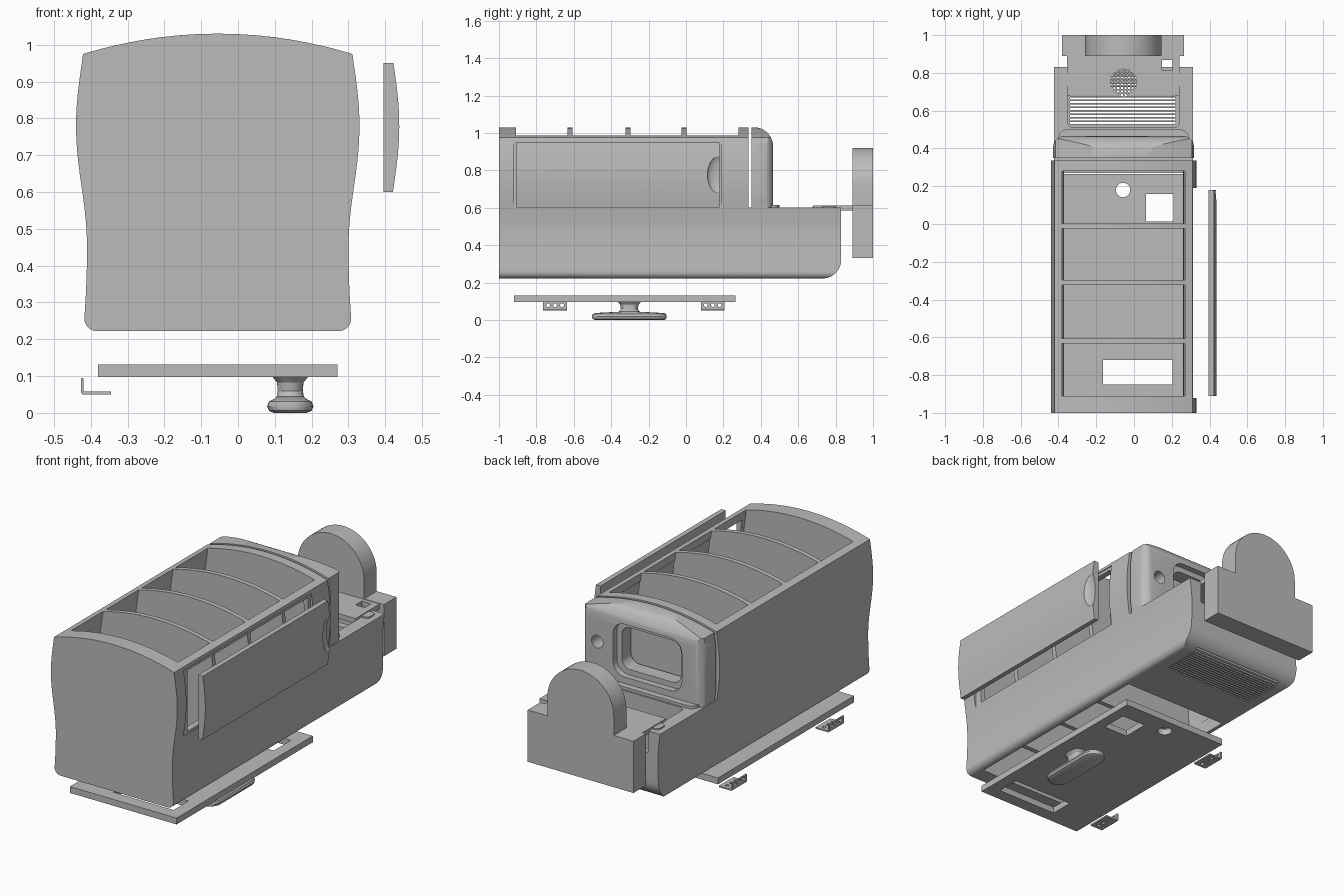
import bpy, bmesh, math
from math import pi, sin, cos
from mathutils import Matrix

cube = bpy.data.objects.get("Cube")
if cube:
    bpy.data.objects.remove(cube)

grey = bpy.data.materials.new("plain_grey")
grey.use_nodes = True
COLOR = (0.5, 0.5, 0.5, 1)
grey.diffuse_color = COLOR
grey.node_tree.nodes["Principled BSDF"].inputs["Base Color"].default_value = COLOR
CX = -0.055  # centre line of the housing


def finish(name, bm):
    bmesh.ops.recalc_face_normals(bm, faces=bm.faces)
    me = bpy.data.meshes.new(name)
    bm.to_mesh(me)
    bm.free()
    me.materials.append(grey)
    ob = bpy.data.objects.new(name, me)
    bpy.context.collection.objects.link(ob)
    return ob


def prism(name, pts, axis, a, b):
    """Extrude a 2D outline along one axis from a to b."""
    place = {"x": lambda u, v, t: (t, u, v),
             "y": lambda u, v, t: (u, t, v),
             "z": lambda u, v, t: (u, v, t)}[axis]
    bm = bmesh.new()
    ends = [[bm.verts.new(place(u, v, t)) for u, v in pts] for t in (a, b)]
    bm.faces.new(ends[0])
    bm.faces.new(ends[1])
    n = len(pts)
    for i in range(n):
        j = (i + 1) % n
        bm.faces.new((ends[0][i], ends[0][j], ends[1][j], ends[1][i]))
    return finish(name, bm)


def box(name, x0, x1, y0, y1, z0, z1):
    return prism(name, [(x0, y0), (x1, y0), (x1, y1), (x0, y1)], "z", z0, z1)


def arc(u, v, r, start, end, n=10):
    return [(u + r * cos(start + (end - start) * i / n),
             v + r * sin(start + (end - start) * i / n)) for i in range(n + 1)]


def circle(u, v, r, n=32):
    return arc(u, v, r, 0, 2 * pi, n)[:-1]


def rounded(u0, u1, v0, v1, r):
    return (arc(u1 - r, v0 + r, r, -pi / 2, 0) + arc(u1 - r, v1 - r, r, 0, pi / 2)
            + arc(u0 + r, v1 - r, r, pi / 2, pi) + arc(u0 + r, v0 + r, r, pi, 1.5 * pi))


def combine(ob, tool, op="DIFFERENCE"):
    """Apply a boolean and drop the cutter."""
    mod = ob.modifiers.new("cut", "BOOLEAN")
    mod.operation, mod.object, mod.solver = op, tool, "EXACT"
    deps = bpy.context.evaluated_depsgraph_get()
    me = bpy.data.meshes.new_from_object(ob.evaluated_get(deps))
    ob.modifiers.clear()
    ob.data = me
    bpy.data.objects.remove(tool)


def half_width(z):
    if z < 0.45:
        return 0.355 + 0.2 * (0.45 - z) ** 2
    return 0.37 + 0.015 * cos((z - 0.78) * pi / 0.33)


def section(inset, z0, corner=0.0, flat_top=None):
    """Waisted cross-section with an arched or flat top."""
    z1 = 0.975
    side = []
    if corner:
        w = half_width(z0 + corner) - inset
        side += arc(w - corner, z0 + corner, corner, -pi / 2, 0, 6)[:-1]
    base = z0 + corner
    side += [(half_width(base + (z1 - base) * i / 24) - inset, base + (z1 - base) * i / 24)
             for i in range(25)]
    w = side[-1][0]
    if flat_top:
        side.append((w, flat_top))
        top = []
    else:
        top = [(w * cos(pi * i / 20), 1.03 - 0.055 * (w * cos(pi * i / 20) / 0.365) ** 2)
               for i in range(1, 20)]
        side[-1] = (w, 1.03 - 0.055 * (w / 0.365) ** 2)
    pts = side + top + [(-d, z) for d, z in reversed(side)]
    return [(CX + d, z) for d, z in pts]


# Housing: tall front, low rear deck, rounded rear heel
housing = prism("housing", section(0, 0.222, 0.035), "y", -1, 0.83)
side_outline = ([(-1.1, 0.1), (0.6, 0.1), (0.6, 0.222)] + arc(0.73, 0.322, 0.1, -pi / 2, 0)
                + [(0.83, 0.6), (0.335, 0.6), (0.335, 1.2), (-1.1, 1.2)])
combine(housing, prism("cutter", side_outline, "x", -1, 1), "INTERSECT")
combine(housing, prism("cutter", rounded(-0.6, 0.5, -1.5, 0.832, 0.19), "z", 0, 2), "INTERSECT")
for cutter in (
    prism("cutter", section(0.04, 0.26, 0, 1.2), "y", -0.91, 0.28),   # main cavity
    box("cutter", -0.375, 0.265, -0.91, 0.27, 0.1, 0.3),              # bottom opening
    box("cutter", 0.308, 0.5, -0.92, 0.19, 0.592, 0.957),             # door recess
    box("cutter", 0.2, 0.5, -0.88, 0.17, 0.605, 0.94),                # door opening
    prism("cutter", rounded(-0.35, 0.24, 0.51, 0.79, 0.03), "z", 0.25, 0.7),  # rear tub
    box("cutter", -0.35, 0.24, 0.7, 0.9, 0.48, 0.7),                  # rear notch
):
    combine(housing, cutter)
for i in range(14):
    y = 0.53 + i * 0.0185
    combine(housing, box("cutter", -0.34, 0.22, y, y + 0.009, 0.1, 0.35))

# Dividers across the cavity
for i, y in enumerate((-0.62, -0.31, -0.01)):
    prism(f"divider_{i + 1}", section(0.036, 0.25), "y", y - 0.013, y + 0.013)

# Upright rear panel with window and round hole
panel = prism("rear_panel", section(0.004, 0.6), "y", 0.35, 0.465)
panel_side = [(0.3, 0.5), (0.465, 0.5)] + arc(0.365, 0.93, 0.1, 0, pi / 2) + [(0.3, 1.03)]
combine(panel, prism("cutter", panel_side, "x", -1, 1), "INTERSECT")
combine(panel, prism("cutter", rounded(-0.428, 0.318, 0.1, 0.466, 0.06), "z", 0.3, 1.3), "INTERSECT")
combine(panel, prism("cutter", rounded(-0.27, 0.09, 0.68, 0.91, 0.05), "y", 0.2, 0.6))
combine(panel, prism("cutter", rounded(-0.3, 0.12, 0.65, 0.94, 0.07), "y", 0.43, 0.6))
combine(panel, prism("cutter", circle(0.215, 0.8, 0.035), "y", 0.2, 0.6))
prism("panel_foot", rounded(-0.40, 0.29, 0.4, 0.5, 0.045), "z", 0.595, 0.615)

# Rear top plate with grille, square hole and side tabs
plate = box("rear_plate", -0.355, 0.24, 0.68, 0.895, 0.585, 0.612)
combine(plate, prism("cutter", circle(CX, 0.75, 0.07), "z", 0.4, 0.8))
combine(plate, box("cutter", 0.148, 0.203, 0.812, 0.868, 0.4, 0.8))
for i in range(-3, 4):
    d = i * 0.019
    h = math.sqrt(0.073 ** 2 - d * d)
    box("grille_bar_long", CX + d - 0.004, CX + d + 0.004, 0.75 - h, 0.75 + h, 0.59, 0.607)
    box("grille_bar_cross", CX - h, CX + h, 0.746 + d, 0.754 + d, 0.592, 0.605)
for s in (-1, 1):
    x = CX + s * 0.31
    prism("plate_tab", rounded(x - 0.025, x + 0.025, 0.73, 0.8, 0.02), "z", 0.585, 0.607)

# Tail block: low box with a round dome
dome = [(-0.38, 0.33), (0.265, 0.33), (0.265, 0.615), (0.145, 0.615)]
dome += arc(-0.0575, 0.7175, 0.2025, 0, pi, 32) + [(-0.26, 0.615), (-0.38, 0.615)]
prism("tail_block", dome, "y", 0.89, 1.0)

# Side door with a finger recess
door_side = [(0.395, 0.6)]
for i in range(17):
    z = 0.6 + 0.35 * i / 16
    door_side.append((half_width(z) + CX + 0.108, z))
door_side.append((0.395, 0.95))
door = prism("side_door", door_side, "y", -0.91, 0.18)
bm = bmesh.new()
bmesh.ops.create_uvsphere(bm, u_segments=24, v_segments=16, radius=1)
bmesh.ops.transform(bm, verts=bm.verts, matrix=Matrix.Translation((0.445, 0.168, 0.775))
                    @ Matrix.Diagonal((0.03, 0.055, 0.105, 1)))
combine(door, finish("cutter", bm))

# Bottom cover with three openings
cover = box("bottom_cover", -0.38, 0.27, -0.92, 0.265, 0.097, 0.132)
combine(cover, prism("cutter", circle(-0.058, 0.18, 0.038), "z", 0, 0.3))
combine(cover, box("cutter", 0.063, 0.21, 0.012, 0.16, 0, 0.3))
combine(cover, box("cutter", -0.163, 0.203, -0.85, -0.72, 0, 0.3))

# Turn handle below the cover: rings of (half width, half length, height)
rings = [(0.045, 0.185, 0.0), (0.058, 0.197, 0.006), (0.063, 0.2, 0.018),
         (0.058, 0.197, 0.031), (0.045, 0.185, 0.037), (0.037, 0.055, 0.044),
         (0.034, 0.045, 0.06), (0.036, 0.05, 0.083), (0.05, 0.066, 0.1)]
bm = bmesh.new()
loops = []
for w, length, z in rings:
    k = length - w
    loop = (arc(0, k, w, 0, pi, 14) + arc(0, -k, w, pi, 2 * pi, 14))
    loops.append([bm.verts.new((0.142 + u, -0.303 + v, z)) for u, v in loop])
for a, b in zip(loops, loops[1:]):
    for i in range(len(a)):
        j = (i + 1) % len(a)
        bm.faces.new((a[i], a[j], b[j], b[i]))
bm.faces.new(loops[0])
bm.faces.new(loops[-1])
finish("turn_handle", bm)

# Two small angle brackets with screw holes
angle = ([(-0.427, 0.095), (-0.427, 0.055), (-0.422, 0.05), (-0.345, 0.05), (-0.345, 0.058),
          (-0.419, 0.058), (-0.419, 0.095)])
for name, y in (("front_bracket", -0.7), ("rear_bracket", 0.143)):
    bracket = prism(name, angle, "y", y - 0.064, y + 0.064)
    for k in (-1, 0, 1):
        combine(bracket, prism("cutter", circle(y + k * 0.037, 0.079, 0.01, 16), "x", -0.5, -0.4))
        combine(bracket, prism("cutter", circle(-0.378, y + k * 0.037, 0.01, 16), "z", 0, 0.08))

# Smooth curved faces, keep the sharp edges
for ob in bpy.context.scene.objects:
    ob.select_set(ob.type == "MESH")
    if ob.type == "MESH":
        bpy.context.view_layer.objects.active = ob
bpy.ops.object.shade_smooth_by_angle(angle=math.radians(30))
